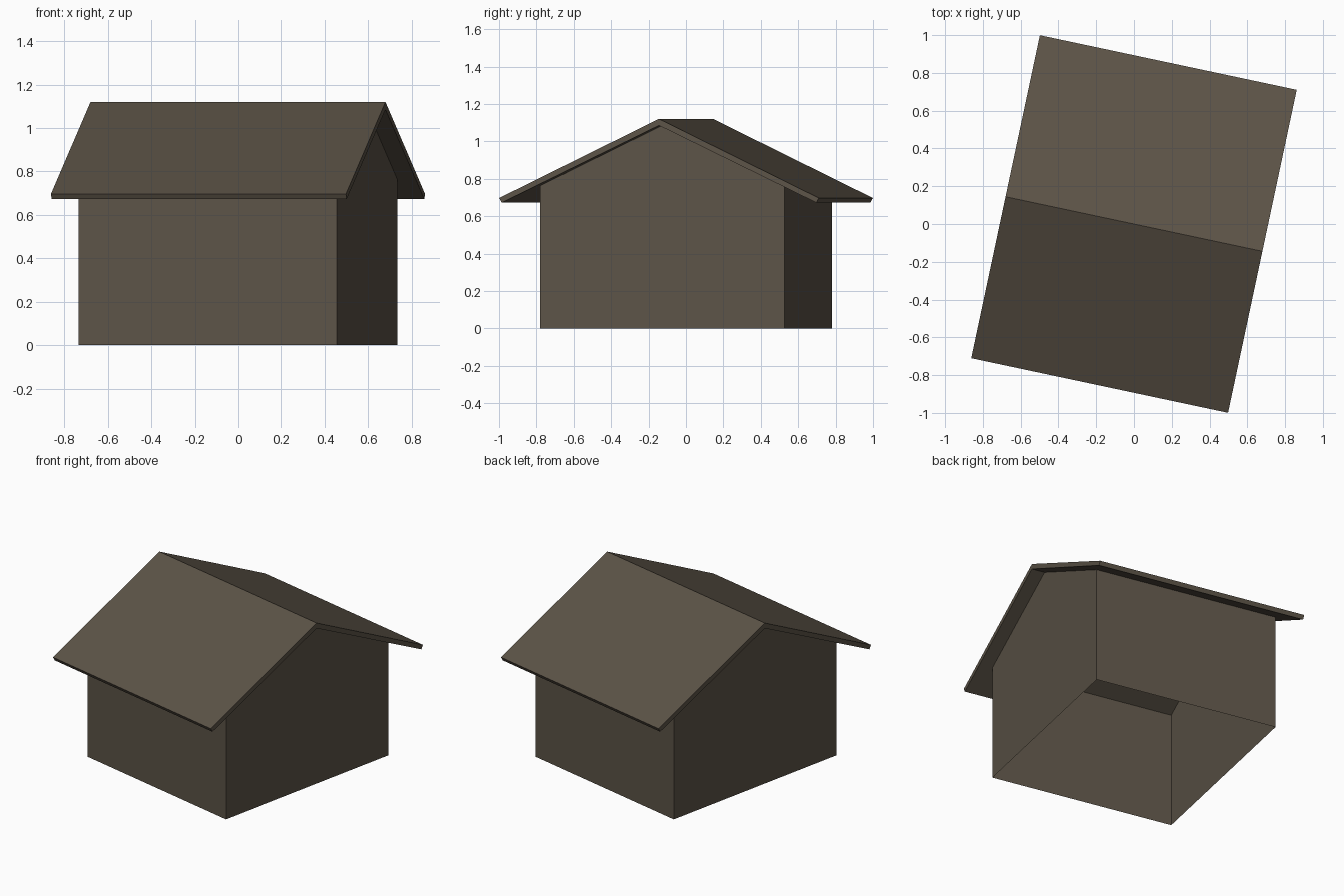
import bpy, math
from mathutils import Matrix

if "Cube" in bpy.data.objects:
    bpy.data.objects.remove(bpy.data.objects["Cube"])

TURN = Matrix.Rotation(math.radians(-12), 4, 'Z')   # whole hut is turned on its plot

brown = bpy.data.materials.new("dark_brown_wood")
brown.diffuse_color = (0.107, 0.087, 0.063, 1)
brown.use_nodes = True
brown.node_tree.nodes["Principled BSDF"].inputs["Base Color"].default_value = brown.diffuse_color


def extrude_profile(name, profile, half_length, skip=()):
    """Sweep a closed (y, z) profile along x; skip leaves chosen sides open."""
    n = len(profile)
    verts = [(x, y, z) for x in (-half_length, half_length) for y, z in profile]
    faces = [tuple(range(n))[::-1], tuple(range(n, 2 * n))]
    for i in range(n):
        if i not in skip:
            j = (i + 1) % n
            faces.append((i, j, j + n, i + n))
    mesh = bpy.data.meshes.new(name)
    mesh.from_pydata(verts, [], faces)
    mesh.transform(TURN)
    mesh.materials.append(brown)
    mesh.update()
    obj = bpy.data.objects.new(name, mesh)
    bpy.context.collection.objects.link(obj)
    return obj


# Walls: gabled shell, open underneath and beneath the roof
extrude_profile("walls",
                [(-0.668, 0), (0.668, 0), (0.668, 0.763), (0, 1.085), (-0.668, 0.763)],
                0.609, skip=(0, 2, 3))

# Roof: two thin slabs meeting at the ridge, with square-cut eaves
for side, name in ((1, "roof_back"), (-1, "roof_front")):
    slab = [(0, 1.085), (0.86, 0.672), (0.874, 0.697), (0, 1.12)]
    profile = [(side * y, z) for y, z in slab][::side]
    extrude_profile(name, profile, 0.695, skip=(3,) if side == 1 else (3,) and (3,))
